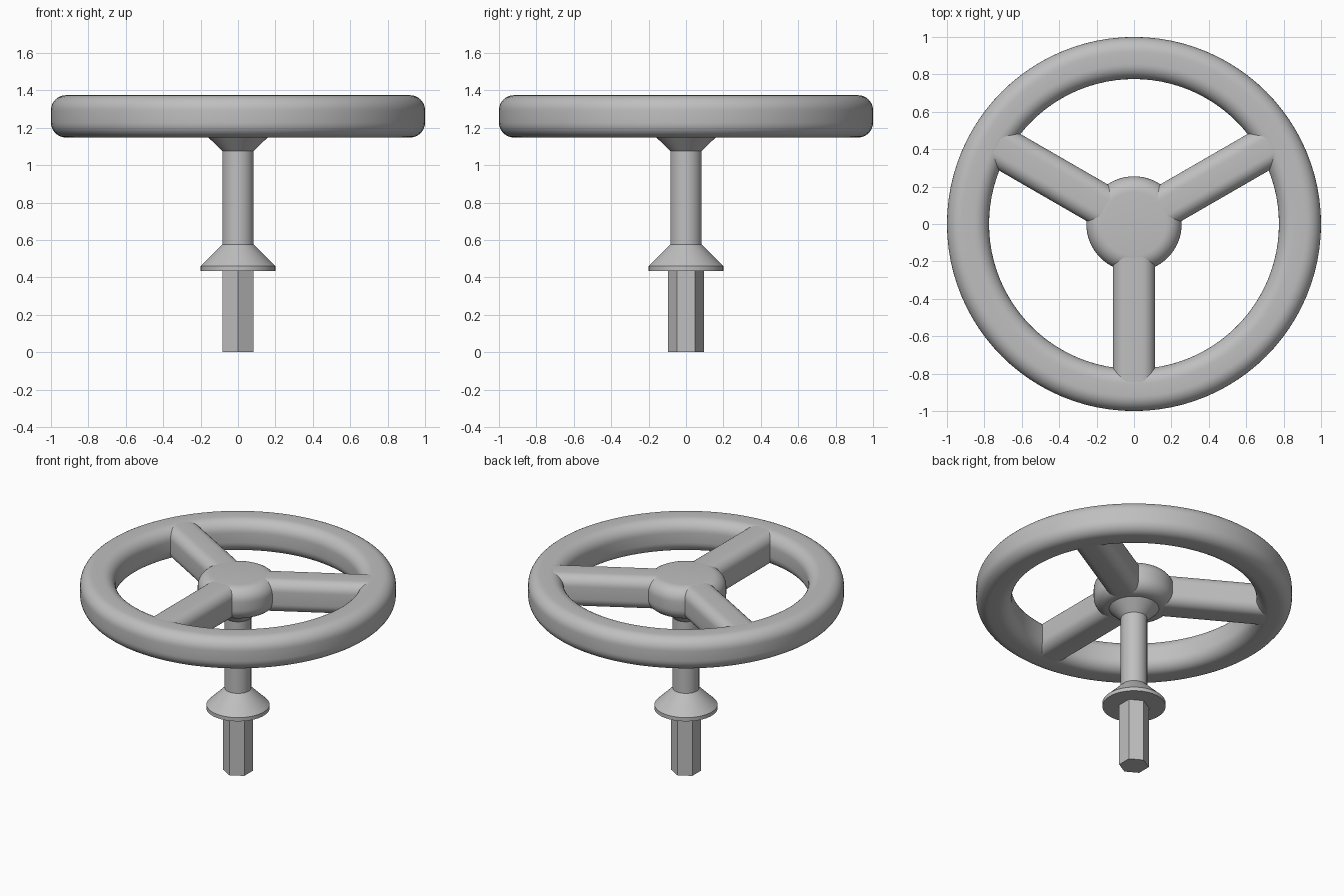
import bpy
import bmesh
from math import cos, sin, pi, radians
from mathutils import Matrix

cube = bpy.data.objects.get("Cube")
if cube:
    bpy.data.objects.remove(cube)

GREY = 0.52
metal = bpy.data.materials.new("plain grey metal")
metal.use_nodes = True
metal.diffuse_color = (GREY, GREY, GREY, 1)
metal.node_tree.nodes["Principled BSDF"].inputs["Base Color"].default_value = (GREY, GREY, GREY, 1)

BOTTOM, TOP = 1.148, 1.374   # height range of the wheel


def finish(name, bm, angle=35):
    bmesh.ops.remove_doubles(bm, verts=bm.verts, dist=1e-5)
    bmesh.ops.recalc_face_normals(bm, faces=bm.faces)
    mesh = bpy.data.meshes.new(name)
    bm.to_mesh(mesh)
    bm.free()
    mesh.materials.append(metal)
    obj = bpy.data.objects.new(name, mesh)
    bpy.context.collection.objects.link(obj)
    bpy.ops.object.select_all(action='DESELECT')
    obj.select_set(True)
    bpy.context.view_layer.objects.active = obj
    bpy.ops.object.shade_smooth_by_angle(angle=radians(angle))
    return obj


def arc(cx, cz, r, start, steps=8):
    """Quarter circle of points, counter-clockwise from a start angle."""
    return [(cx + r * cos(start + pi / 2 * i / steps),
             cz + r * sin(start + pi / 2 * i / steps)) for i in range(steps + 1)]


def rounded_rect(x0, x1, z0, z1, r):
    return (arc(x1 - r, z1 - r, r, 0) + arc(x0 + r, z1 - r, r, pi / 2)
            + arc(x0 + r, z0 + r, r, pi) + arc(x1 - r, z0 + r, r, 3 * pi / 2))


def lathe(name, profile, steps=96, closed=False):
    bm = bmesh.new()
    verts = [bm.verts.new((x, 0, z)) for x, z in profile]
    pairs = list(zip(verts, verts[1:]))
    if closed:
        pairs.append((verts[-1], verts[0]))
    edges = [bm.edges.new(p) for p in pairs]
    bmesh.ops.spin(bm, geom=verts + edges, cent=(0, 0, 0), axis=(0, 0, 1),
                   angle=2 * pi, steps=steps, use_merge=False)
    return finish(name, bm)


# Handwheel rim
lathe("rim", rounded_rect(0.775, 1.0, BOTTOM, TOP, 0.08), closed=True)

# Central hub with rounded edges
R, B = 0.255, 0.085
lathe("hub", [(0, BOTTOM)] + arc(R - B, BOTTOM + B, B, -pi / 2)
      + arc(R - B, TOP - B, B, 0) + [(0, TOP)], 64)

# Three rounded bar spokes, one pointing to the front
for i, name in enumerate(("spoke_front", "spoke_left", "spoke_right")):
    bm = bmesh.new()
    section = rounded_rect(-0.113, 0.113, BOTTOM + 0.001, TOP - 0.001, 0.07)
    face = bm.faces.new([bm.verts.new((x, -0.1, z)) for x, z in section])
    out = bmesh.ops.extrude_face_region(bm, geom=[face], use_keep_orig=True)
    moved = [g for g in out["geom"] if isinstance(g, bmesh.types.BMVert)]
    bmesh.ops.translate(bm, verts=moved, vec=(0, -0.77, 0))
    bmesh.ops.rotate(bm, verts=bm.verts, cent=(0, 0, 0),
                     matrix=Matrix.Rotation(i * 2 * pi / 3, 3, 'Z'))
    finish(name, bm)

# Round stem with the flared collar and the cone under the hub
lathe("stem_and_collar", [(0, 0.434), (0.2, 0.434), (0.2, 0.46), (0.084, 0.575),
                          (0.084, 1.075), (0.16, 1.15), (0, 1.15)], 48)

# Hexagonal shaft end, corners to the front and back
bm = bmesh.new()
bmesh.ops.create_cone(bm, cap_ends=True, segments=6, radius1=0.095, radius2=0.095, depth=0.45,
                      matrix=Matrix.Translation((0, 0, 0.225)))
bm.normal_update()
side = next(f for f in bm.faces if abs(f.normal.z) < 0.5)
if abs(side.normal.y) > 0.9 or not any(abs(abs(v.co.y) - 0.095) < 1e-3 for v in bm.verts):
    bmesh.ops.rotate(bm, verts=bm.verts, cent=(0, 0, 0), matrix=Matrix.Rotation(pi / 6, 3, 'Z'))
finish("hex_shaft", bm, 20)
